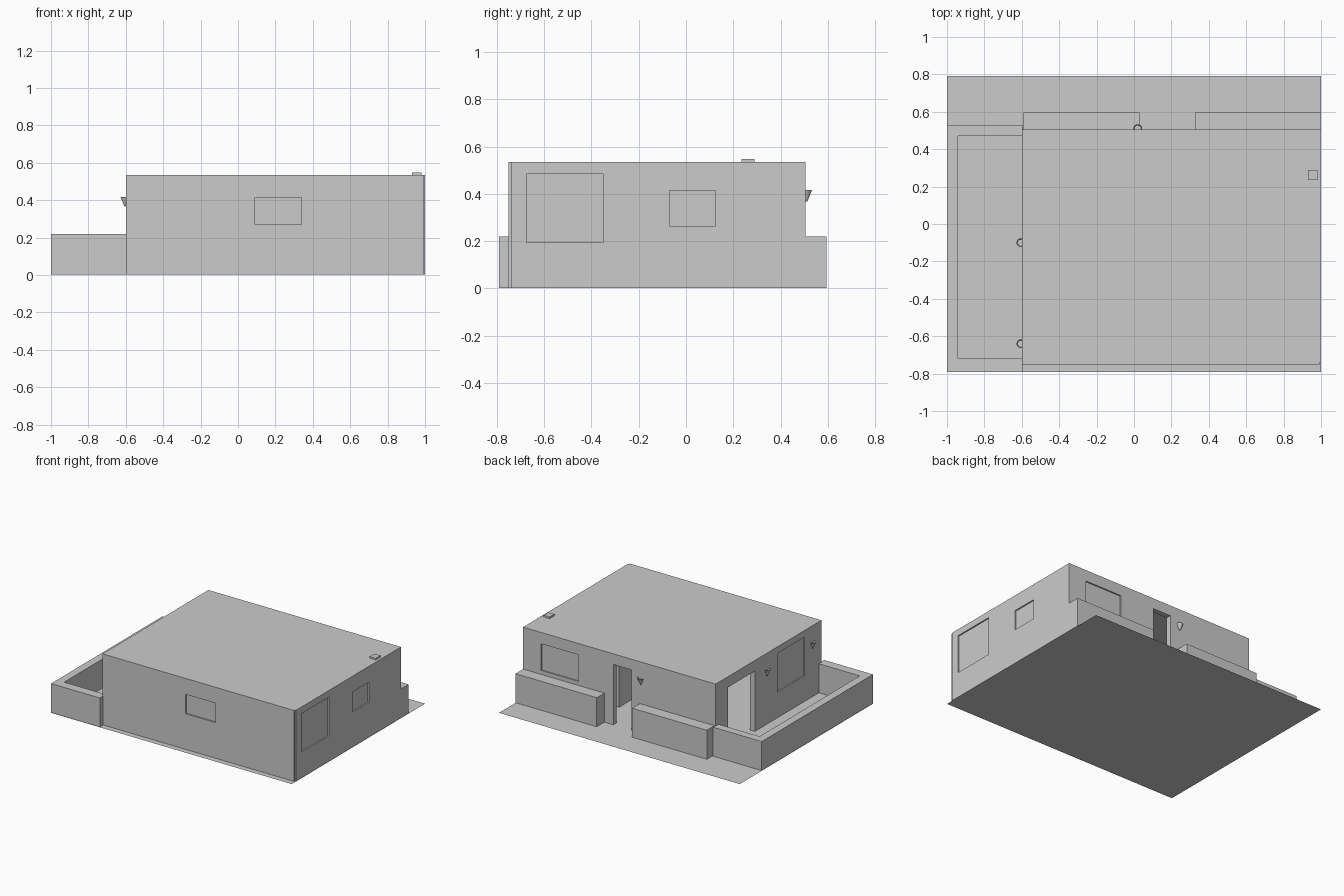
import bpy, bmesh
from mathutils import Vector, Matrix

cube = bpy.data.objects.get("Cube")
if cube:
    bpy.data.objects.remove(cube, do_unlink=True)

grey = bpy.data.materials.new("plain_grey")
grey.use_nodes = True
grey.diffuse_color = (0.6, 0.6, 0.6, 1)
grey.node_tree.nodes["Principled BSDF"].inputs["Base Color"].default_value = (0.6, 0.6, 0.6, 1)


def finish(name, bm):
    mesh = bpy.data.meshes.new(name)
    bm.to_mesh(mesh)
    bm.free()
    mesh.materials.append(grey)
    obj = bpy.data.objects.new(name, mesh)
    bpy.context.collection.objects.link(obj)
    return obj


def box(name, x, y, z):
    """Box from (min, max) ranges along each axis."""
    lo, hi = Vector((x[0], y[0], z[0])), Vector((x[1], y[1], z[1]))
    bm = bmesh.new()
    place = Matrix.Translation((lo + hi) / 2) @ Matrix.Diagonal((*(hi - lo), 1))
    bmesh.ops.create_cube(bm, size=1, matrix=place)
    return finish(name, bm)


def cut(obj, x, y, z):
    """Subtract a box and discard the cutter."""
    cutter = box("cutter", x, y, z)
    cutter.hide_render = True
    mod = obj.modifiers.new("cut", 'BOOLEAN')
    mod.object = cutter
    mod.operation = 'DIFFERENCE'
    mod.solver = 'EXACT'
    bpy.context.view_layer.update()
    old = obj.data
    result = obj.evaluated_get(bpy.context.evaluated_depsgraph_get())
    obj.data = bpy.data.meshes.new_from_object(result)
    obj.modifiers.clear()
    bpy.data.objects.remove(cutter, do_unlink=True)
    bpy.data.meshes.remove(old)


# House extents
LEFT, RIGHT, FRONT, BACK, TOP = -0.6, 1.0, -0.75, 0.505, 0.535
BASE, WALL, RECESS, LOW = 0.002, 0.04, 0.01, 0.22

# Ground sheet
bm = bmesh.new()
bmesh.ops.create_grid(bm, x_segments=1, y_segments=1, size=1,
                      matrix=Matrix.Diagonal((1, 0.79, 1, 1)))
finish("ground_slab", bm)

# Hollow house with a flat roof
house = box("house", (LEFT, RIGHT), (FRONT, BACK), (BASE, TOP))
cut(house, (LEFT + WALL, RIGHT - WALL), (FRONT + WALL, BACK - WALL), (-0.1, TOP - 0.03))

# Doorways, rear and patio
cut(house, (0.10, 0.25), (BACK - 0.1, BACK + 0.1), (-0.1, 0.455))
cut(house, (LEFT - 0.1, LEFT + 0.1), (0.04, 0.36), (-0.1, 0.455))

# Shallow window recesses
for y, z in (((-0.675, -0.35), (0.195, 0.485)), ((-0.07, 0.125), (0.265, 0.415))):
    cut(house, (RIGHT - RECESS, RIGHT + 0.1), y, z)
cut(house, (LEFT - 0.1, LEFT + RECESS), (-0.55, -0.23), (0.195, 0.485))
cut(house, (0.54, 0.85), (BACK - RECESS, BACK + 0.1), (0.25, 0.45))
cut(house, (0.09, 0.34), (FRONT - 0.1, FRONT + RECESS), (0.27, 0.415))

# Small notch down the front corner
cut(house, (0.992, 1.1), (FRONT - 0.1, FRONT + 0.01), (-0.1, 0.6))

# Inner partition
box("partition", (0.38, 0.41), (FRONT + WALL, 0.25), (BASE, TOP - 0.03))

# Low wall round the patio
patio = box("patio_wall", (-1, -0.595), (-0.79, 0.53), (BASE, LOW))
cut(patio, (-0.94, -0.5), (-0.72, 0.47), (-0.1, 0.5))

# Low rear walls either side of the door
for name, x in (("rear_wall_right", (-0.59, 0.03)), ("rear_wall_left", (0.325, 1))):
    box(name, x, (BACK, 0.595), (BASE, LOW))

# Roof vent
box("roof_vent", (0.93, 0.98), (0.235, 0.29), (TOP, 0.548))

# Cone wall lamps with hollow tops
for i, (x, y) in enumerate(((0.02, 0.51), (-0.605, -0.1), (-0.605, -0.64))):
    bm = bmesh.new()
    bmesh.ops.create_cone(bm, cap_ends=True, segments=24, radius1=0.003, radius2=0.023,
                          depth=0.05, matrix=Matrix.Translation((x, y, 0.392)))
    bm.faces.ensure_lookup_table()
    rim = max(bm.faces, key=lambda f: f.normal.z)
    bmesh.ops.inset_region(bm, faces=[rim], thickness=0.005)
    bmesh.ops.translate(bm, verts=rim.verts[:], vec=(0, 0, -0.012))
    lamp = finish("wall_lamp_%d" % (i + 1), bm)
    bpy.ops.object.select_all(action='DESELECT')
    lamp.select_set(True)
    bpy.context.view_layer.objects.active = lamp
    bpy.ops.object.shade_smooth_by_angle()
